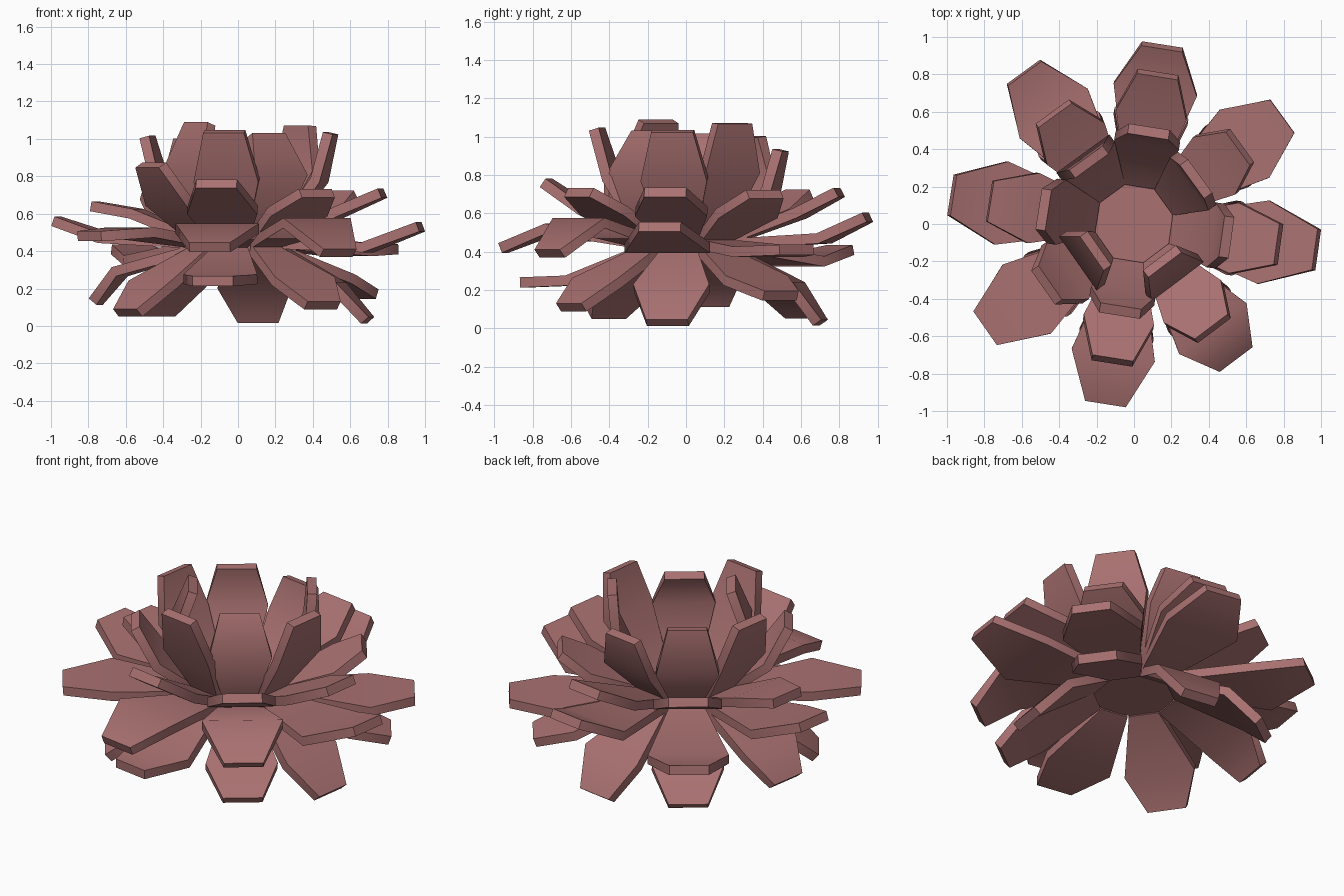
import bpy, bmesh, math
from mathutils import Vector

if "Cube" in bpy.data.objects:
    bpy.data.objects.remove(bpy.data.objects["Cube"])

mat = bpy.data.materials.new("petal_rose")
mat.diffuse_color = (0.4, 0.165, 0.165, 1)
mat.use_nodes = True
mat.node_tree.nodes["Principled BSDF"].inputs["Base Color"].default_value = mat.diffuse_color


def make(name, bm):
    bmesh.ops.recalc_face_normals(bm, faces=bm.faces)
    me = bpy.data.meshes.new(name)
    bm.to_mesh(me)
    bm.free()
    ob = bpy.data.objects.new(name, me)
    me.materials.append(mat)
    bpy.context.collection.objects.link(ob)
    # Soft shading over the bend, crisp rims
    bpy.ops.object.select_all(action='DESELECT')
    ob.select_set(True)
    bpy.context.view_layer.objects.active = ob
    bpy.ops.object.shade_smooth_by_angle(angle=math.radians(65))


def petal(name, azimuth, path, halves, t=0.054):
    """Thick bent petal: path = (radius, height) stations, halves = half widths."""
    a = math.radians(azimuth)
    out, side = Vector((math.cos(a), math.sin(a), 0)), Vector((-math.sin(a), math.cos(a), 0))
    bm = bmesh.new()
    rings = []
    for i, (r, z) in enumerate(path):
        p, q = path[max(i - 1, 0)], path[min(i + 1, len(path) - 1)]
        d = Vector((q[0] - p[0], q[1] - p[1])).normalized()
        n = out * -d.y + Vector((0, 0, d.x))
        c = out * r + Vector((0, 0, z))
        rings.append([bm.verts.new(c + side * halves[i] * s + n * t / 2 * k)
                      for s, k in ((-1, -1), (1, -1), (1, 1), (-1, 1))])
    for A, B in zip(rings, rings[1:]):
        for j in range(4):
            k = (j + 1) % 4
            bm.faces.new((A[j], A[k], B[k], B[j]))
    bm.faces.new(rings[0][::-1])
    bm.faces.new(rings[-1])
    make(name, bm)


angles = [81, 36, -8, -53, -99, -145, 171, 126]

# Per direction: shoulder radius, shoulder height, tip radius, tip height
layers = {
    "upright_petal": (0.48, (0.085, 0.175, 0.11), [
        (.45, .72, .50, .93), (.39, .82, .41, 1.07), (.44, .78, .50, 1.03), (.36, .81, .25, 1.02),
        (.39, .78, .47, 1.04), (.34, .84, .25, 1.08), (.42, .76, .49, 1.01), (.44, .75, .41, 1.0)]),
    "spreading_petal": (0.46, (0.085, 0.19, 0.11), [
        (.60, .60, .81, .71), (.54, .60, .70, .70), (.55, .61, .78, .71), (.53, .61, .70, .71),
        (.53, .62, .74, .76), (.45, .66, .57, .86), (.55, .60, .78, .64), (.54, .60, .73, .70)]),
    "outer_petal": (0.44, (0.085, 0.225, 0.11), [
        (.73, .47, .96, .58), (.73, .40, .98, .41), (.70, .42, .985, .53), (.70, .55, .89, .39),
        (.71, .52, .965, .42), (.70, .50, .97, .48), (.72, .47, .985, .56), (.73, .35, 1.0, .41)]),
    "drooping_petal": (0.41, (0.085, 0.20, 0.11), [
        (.58, .22, .71, .03), (.62, .25, .84, .17), (.54, .21, .70, .03), (.58, .24, .75, .11),
        (.60, .25, .86, .24), (.56, .22, .72, .07), (.64, .29, .77, .13), (.58, .23, .74, .07)]),
}
for name, (base_z, halves, rows) in layers.items():
    for i, (a, (rs, zs, rt, zt)) in enumerate(zip(angles, rows)):
        petal(f"{name}_{i + 1}", a, [(0.22, base_z), (rs, zs), (rt, zt)], halves)

# Solid octagonal heart joining the petal bases
bm = bmesh.new()
bmesh.ops.create_cone(bm, cap_ends=True, segments=8, radius1=0.24, radius2=0.24, depth=0.08)
bmesh.ops.translate(bm, verts=bm.verts, vec=(0, 0, 0.435))
make("flower_heart", bm)
